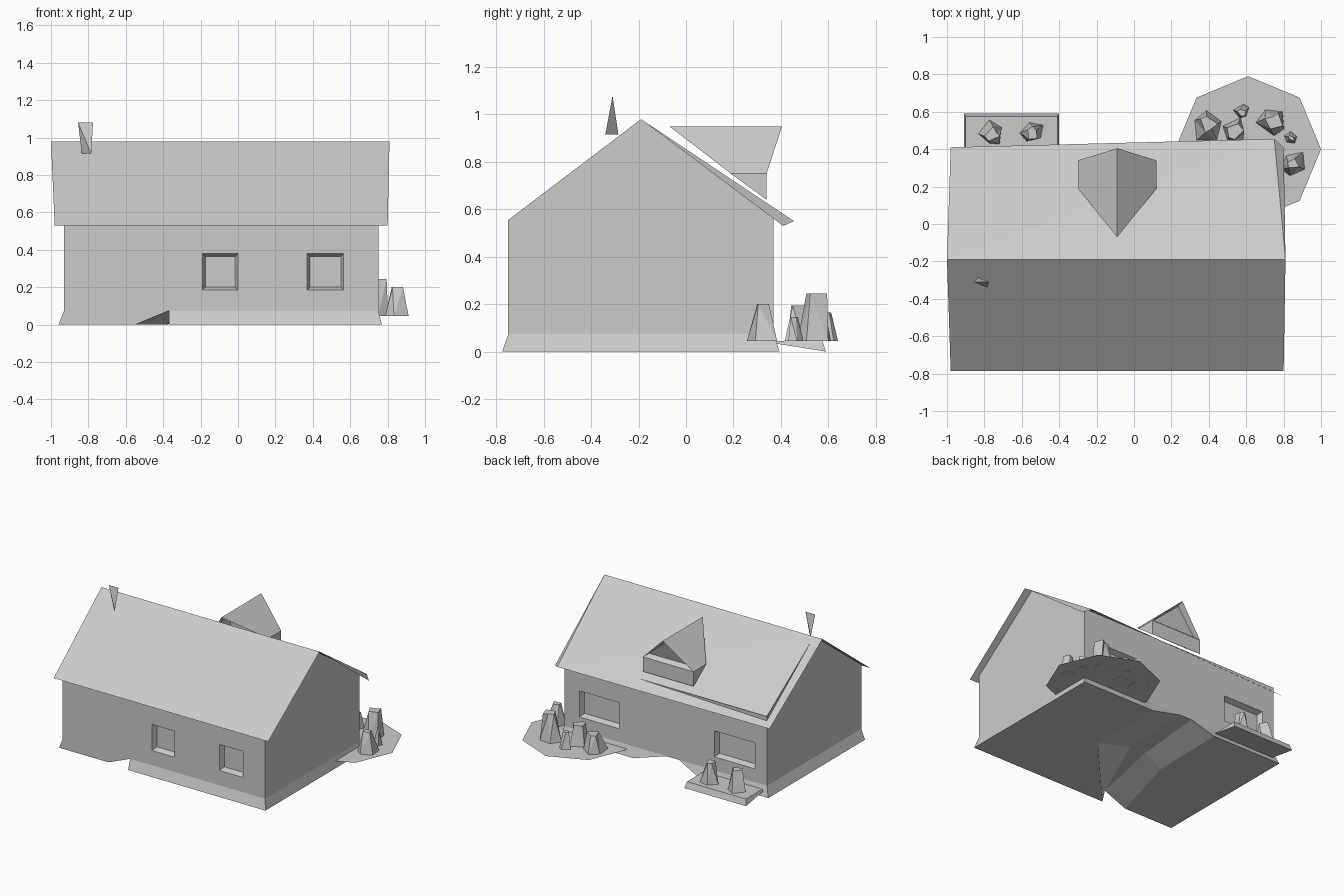
import bpy, bmesh, math, random
from mathutils import Matrix

random.seed(4)
if "Cube" in bpy.data.objects:
    bpy.data.objects.remove(bpy.data.objects["Cube"])

GREY = (0.6, 0.6, 0.6, 1)
mat = bpy.data.materials.new("plain_grey")
mat.use_nodes = True
mat.diffuse_color = GREY
mat.node_tree.nodes["Principled BSDF"].inputs["Base Color"].default_value = GREY


def finish(bm, name, fix_normals=False):
    if fix_normals:
        bmesh.ops.recalc_face_normals(bm, faces=bm.faces[:])
    mesh = bpy.data.meshes.new(name)
    bm.to_mesh(mesh)
    bm.free()
    mesh.materials.append(mat)
    ob = bpy.data.objects.new(name, mesh)
    bpy.context.collection.objects.link(ob)
    return ob


def face(bm, *pts):
    return bm.faces.new([bm.verts.new(p) for p in pts])


def loft(name, bottom, top):
    """Solid between two matching outlines of 3D points."""
    bm = bmesh.new()
    lo = [bm.verts.new(p) for p in bottom]
    hi = [bm.verts.new(p) for p in top]
    n = len(lo)
    bm.faces.new(lo[::-1])
    bm.faces.new(hi)
    for i in range(n):
        j = (i + 1) % n
        bm.faces.new((lo[i], lo[j], hi[j], hi[i]))
    return finish(bm, name, True)


def at(z, pts):
    return [(x, y, z) for x, y in pts]


# House dimensions
LEFT, RIGHT, FRONT, BACK = -0.93, 0.75, -0.75, 0.37
PEAK_Y, PEAK_Z, SILL = -0.19, 0.98, 0.074
FRONT_TOP, BACK_TOP = 0.555, 0.595


# Long walls with recessed windows
def window_wall(name, y, windows, z_low, z_high, top, back=False):
    bm = bmesh.new()
    xs = sorted([LEFT, RIGHT] + [x for w in windows for x in w])
    zs = [SILL, z_low, z_high, top]
    holes = []
    for i in range(len(xs) - 1):
        for k in range(3):
            a, b, c, d = xs[i], xs[i + 1], zs[k], zs[k + 1]
            pts = [(a, y, c), (b, y, c), (b, y, d), (a, y, d)]
            f = face(bm, *(pts[::-1] if back else pts))
            if i % 2 == 1 and k == 1:
                holes.append(f)
    bmesh.ops.remove_doubles(bm, verts=bm.verts[:], dist=0.0001)
    bm.normal_update()
    bmesh.ops.inset_individual(bm, faces=holes, thickness=0.022, depth=-0.04)
    finish(bm, name)


window_wall("front_wall", FRONT, [(-0.19, 0), (0.37, 0.565)], 0.185, 0.38, FRONT_TOP)
window_wall("back_wall", BACK, [(-0.83, -0.495), (0.294, 0.626)], 0.175, 0.37, BACK_TOP, True)

# Gable walls
for name, x, step in (("right_gable_wall", LEFT, -1), ("left_gable_wall", RIGHT, 1)):
    bm = bmesh.new()
    pts = [(x, FRONT, SILL), (x, BACK, SILL), (x, BACK, BACK_TOP),
           (x, PEAK_Y, PEAK_Z), (x, FRONT, FRONT_TOP)]
    face(bm, *pts[::step])
    finish(bm, name)

# Floor between the two foundations
bm = bmesh.new()
face(bm, (LEFT, FRONT, SILL), (LEFT, BACK, SILL), (RIGHT, BACK, SILL), (RIGHT, FRONT, SILL))
finish(bm, "floor")

# Flared foundations either side of a shallow groove
loft("left_foundation",
     at(0, [(-0.37, -0.775), (0.77, -0.775), (0.77, 0.395), (0.16, 0.395), (0.17, -0.18)]),
     at(SILL, [(-0.37, FRONT), (RIGHT, FRONT), (RIGHT, BACK), (-0.1, BACK), (-0.12, -0.18)]))
loft("right_foundation",
     at(0, [(-0.96, FRONT), (-0.55, FRONT), (-0.39, -0.18), (-0.38, 0.395), (-0.96, 0.395)]),
     at(SILL, [(LEFT, FRONT), (-0.37, FRONT), (-0.25, -0.18), (-0.2, BACK), (LEFT, BACK)]))

# Thin roof slopes
bm = bmesh.new()
ridge_r, ridge_l = (-1, PEAK_Y, PEAK_Z), (0.81, PEAK_Y, PEAK_Z)
corner = (0.75, 0.455, 0.55)
face(bm, (-0.98, -0.785, 0.53), (0.8, -0.785, 0.53), ridge_l, ridge_r)
face(bm, ridge_r, ridge_l, corner)
face(bm, ridge_r, corner, (-0.98, 0.41, 0.53))
face(bm, ridge_l, (0.8, 0.41, 0.53), corner)
bmesh.ops.remove_doubles(bm, verts=bm.verts[:], dist=0.0001)
finish(bm, "roof")

# Dormer with a recessed triangular window
bm = bmesh.new()
tip, apex = (-0.09, -0.07, 0.95), (-0.09, 0.405, 0.95)
a, b = (-0.3, 0.34, 0.75), (0.12, 0.34, 0.75)
a_low, b_low = (-0.3, 0.34, 0.64), (0.12, 0.34, 0.64)
a_in, b_in = (-0.3, 0.19, 0.75), (0.12, 0.19, 0.75)
gable = face(bm, b, a, apex)
face(bm, a, b, b_low, a_low)
face(bm, apex, a, a_in, tip)
face(bm, b, apex, tip, b_in)
face(bm, a, a_low, a_in)
face(bm, b_low, b, b_in)
bmesh.ops.remove_doubles(bm, verts=bm.verts[:], dist=0.0001)
bm.normal_update()
bmesh.ops.inset_individual(bm, faces=[gable], thickness=0.035, depth=-0.035)
finish(bm, "dormer")

# Wedge-shaped chimney
bm = bmesh.new()
p, q = (-0.855, -0.31, 1.08), (-0.775, -0.31, 1.08)
r, s = (-0.835, -0.285, 0.915), (-0.785, -0.34, 0.915)
for tri in ((p, q, r), (p, q, s), (p, r, s), (q, r, s)):
    face(bm, *tri)
bmesh.ops.remove_doubles(bm, verts=bm.verts[:], dist=0.0001)
finish(bm, "chimney", True)

# Planter box with a sloping underside
loft("planter",
     [(-0.91, 0.37, 0.035), (-0.4, 0.37, 0.035), (-0.4, 0.59, 0), (-0.91, 0.59, 0)],
     at(0.045, [(-0.9, BACK), (-0.41, BACK), (-0.41, 0.575), (-0.9, 0.575)]))

# Round flower bed
bm = bmesh.new()
bmesh.ops.create_circle(bm, cap_ends=True, segments=8, radius=0.39,
                        matrix=Matrix.Translation((0.61, 0.4, 0.046)))
finish(bm, "flower_bed")


# Faceted shrubs
def shrub(name, x, y, radius, height):
    bm = bmesh.new()
    place = Matrix.Translation((x, y, 0.045 + height / 2)) @ Matrix.Rotation(
        random.uniform(0, math.tau), 4, "Z")
    bmesh.ops.create_cone(bm, cap_ends=True, segments=5, radius1=radius,
                          radius2=radius * 0.5, depth=height, matrix=place)
    for v in bm.verts:
        v.co.x += random.uniform(-0.25, 0.25) * radius
        v.co.y += random.uniform(-0.25, 0.25) * radius
    bmesh.ops.triangulate(bm, faces=bm.faces[:])
    finish(bm, name, True)


for i, spec in enumerate([(-0.755, 0.48, 0.065, 0.15), (-0.55, 0.49, 0.06, 0.15),
                          (0.4, 0.53, 0.08, 0.13), (0.54, 0.49, 0.065, 0.15),
                          (0.58, 0.6, 0.045, 0.12), (0.75, 0.55, 0.08, 0.2),
                          (0.84, 0.46, 0.035, 0.1), (0.84, 0.32, 0.07, 0.155)]):
    shrub("shrub_%d" % (i + 1), *spec)
